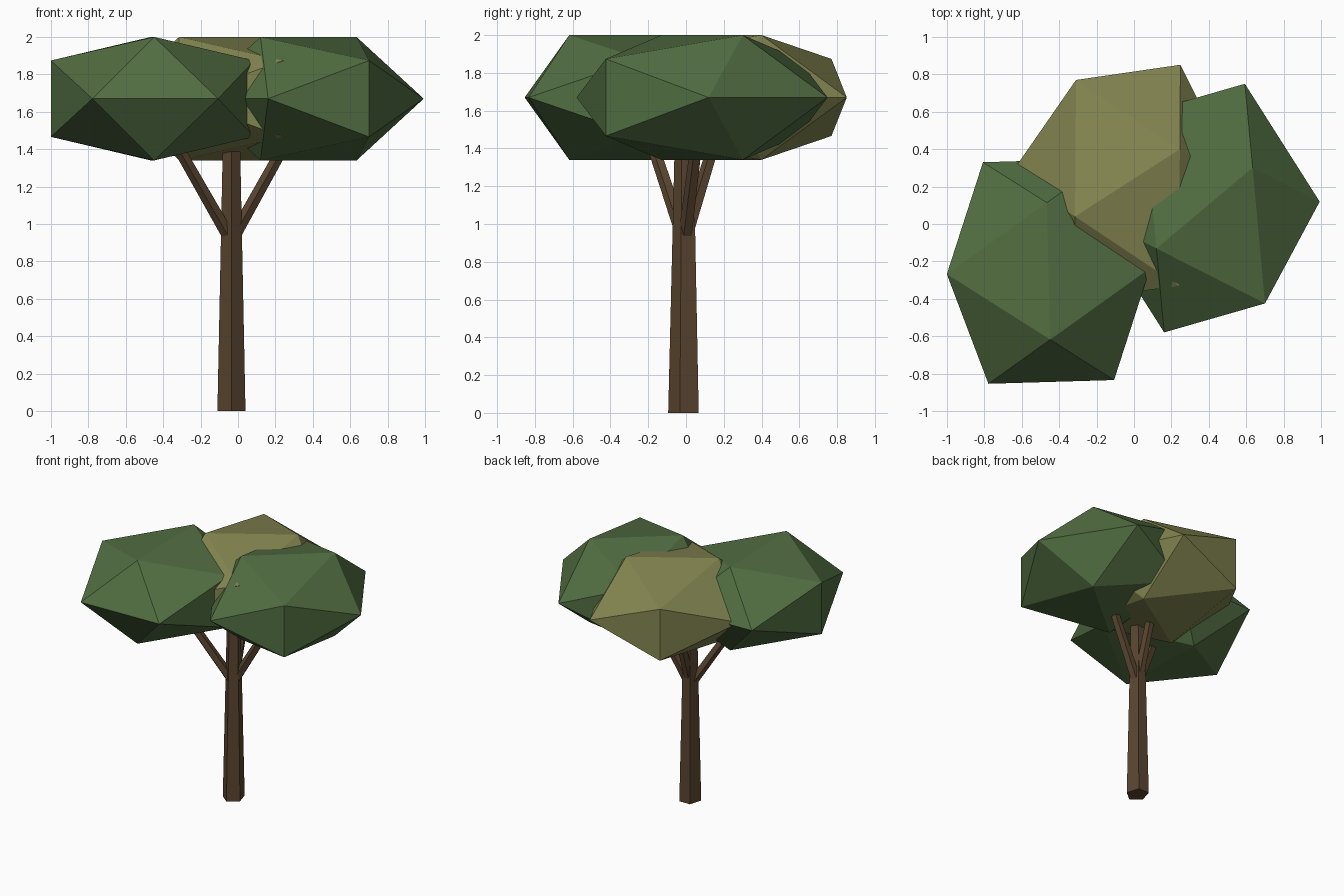
import bpy, bmesh, math
from mathutils import Vector

if "Cube" in bpy.data.objects:
    bpy.data.objects.remove(bpy.data.objects["Cube"])

PHI = (1 + 5 ** 0.5) / 2


def material(name, rgb):
    # sRGB 0-255 to linear
    m = bpy.data.materials.new(name)
    lin = [((c / 255 + 0.055) / 1.055) ** 2.4 for c in rgb]
    m.diffuse_color = (*lin, 1)
    m.use_nodes = True
    m.node_tree.nodes["Principled BSDF"].inputs["Base Color"].default_value = m.diffuse_color
    return m


green = material("leaf_green", (82, 110, 66))
olive = material("leaf_olive", (132, 134, 81))
bark = material("bark_brown", (90, 69, 48))


def finish(name, bm, mat):
    bmesh.ops.recalc_face_normals(bm, faces=bm.faces)
    me = bpy.data.meshes.new(name)
    bm.to_mesh(me)
    bm.free()
    me.materials.append(mat)
    ob = bpy.data.objects.new(name, me)
    bpy.context.collection.objects.link(ob)
    return ob


def foliage(name, centre, u, v, mat):
    # Flattened icosahedron from three golden rectangles on axes u, v, w
    c, u, v, w = Vector(centre), Vector((*u, 0)), Vector((*v, 0)), Vector((0, 0, 0.33 / PHI))
    bm = bmesh.new()
    for a, b in ((u, v), (v, w), (w, u)):
        for s in (-1, 1):
            for t in (-1, 1):
                bm.verts.new(c + a * PHI * s + b * t)
    bmesh.ops.convex_hull(bm, input=bm.verts)
    finish(name, bm, mat)


def limb(name, p0, p1, r0, r1, stretch=1.0):
    # Tapered five-sided limb between two points
    p0, p1 = Vector(p0), Vector(p1)
    d = p1 - p0
    q = Vector((0, 0, 1)).rotation_difference(d)
    bm = bmesh.new()
    rings = []
    for p, r in ((p0, r0), (p1, r1)):
        ring = []
        for i in range(5):
            a = -math.pi / 2 + i * math.tau / 5
            ring.append(bm.verts.new(p + q @ Vector((r * math.cos(a), r * stretch * math.sin(a), 0))))
        rings.append(ring)
    lo, hi = rings
    for i in range(5):
        j = (i + 1) % 5
        bm.faces.new((lo[i], lo[j], hi[j], hi[i]))
    bm.faces.new(lo[::-1])
    bm.faces.new(hi)
    finish(name, bm, bark)


# Trunk
limb("trunk", (-0.035, -0.005, 0), (-0.035, -0.005, 1.5), 0.079, 0.047, 1.13)

# Leaf clusters, each held by a branch
clusters = (
    ("left", (-0.457, -0.252, 1.67), (-0.009, 0.366), (0.336, 0.010), green),
    ("right", (0.377, 0.085, 1.67), (0.257, 0.216), (-0.20, 0.315), green),
    ("back", (-0.035, 0.22, 1.67), (0.28, 0.18), (-0.17, 0.34), olive),
)
for side, c, u, v, mat in clusters:
    foliage(side + "_foliage", c, u, v, mat)
    limb(side + "_branch", (-0.035, -0.005, 0.91), (c[0], c[1], 1.65), 0.036, 0.029, 1.08)
